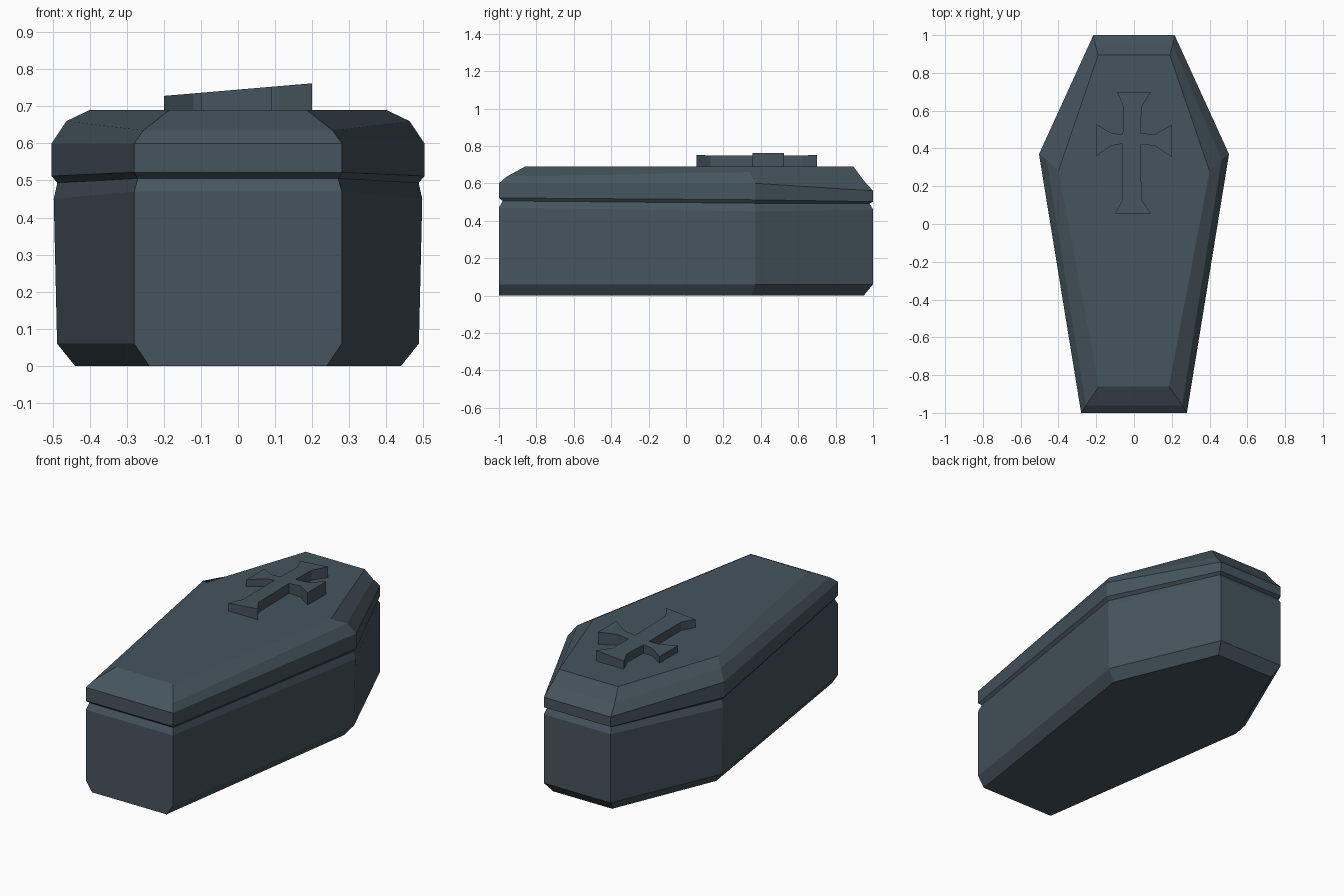
import bpy, bmesh

slate = bpy.data.materials.new("slate")
slate.diffuse_color = (0.06, 0.09, 0.11, 1)


def loft(name, rings):
    """Skin a stack of equal-length point loops and cap both ends."""
    bm = bmesh.new()
    loops = [[bm.verts.new(p) for p in ring] for ring in rings]
    n = len(loops[0])
    for a, b in zip(loops, loops[1:]):
        for i in range(n):
            j = (i + 1) % n
            bm.faces.new((a[i], a[j], b[j], b[i]))
    bm.faces.new(loops[0][::-1])
    bm.faces.new(loops[-1])
    bmesh.ops.recalc_face_normals(bm, faces=bm.faces)
    mesh = bpy.data.meshes.new(name)
    bm.to_mesh(mesh)
    bm.free()
    mesh.materials.append(slate)
    obj = bpy.data.objects.new(name, mesh)
    bpy.context.collection.objects.link(obj)
    return obj


def hexagon(foot, shoulder, head):
    """Mirror the right-hand foot, shoulder and head corners into a loop."""
    right = [foot, shoulder, head]
    return right + [(-x, y, z) for x, y, z in reversed(right)]


# Box with chamfered base and bevelled rim
loft("box", [
    hexagon((0.24, -1, 0), (0.44, 0.35, 0), (0.19, 0.95, 0)),
    hexagon((0.28, -1, 0.06), (0.488, 0.37, 0.06), (0.215, 1, 0.06)),
    hexagon((0.28, -1, 0.47), (0.497, 0.37, 0.45), (0.215, 1, 0.46)),
    hexagon((0.27, -0.98, 0.507), (0.487, 0.365, 0.495), (0.205, 0.98, 0.493)),
])

# Lid with a recessed underside and two-step sloped edge
loft("lid", [
    hexagon((0.27, -0.98, 0.505), (0.487, 0.365, 0.493), (0.205, 0.98, 0.491)),
    hexagon((0.28, -1, 0.522), (0.503, 0.37, 0.512), (0.215, 1, 0.502)),
    hexagon((0.28, -1, 0.60), (0.503, 0.37, 0.60), (0.215, 1, 0.56)),
    hexagon((0.255, -0.96, 0.635), (0.463, 0.34, 0.66), (0.205, 0.95, 0.615)),
    hexagon((0.185, -0.86, 0.69), (0.40, 0.28, 0.69), (0.19, 0.895, 0.69)),
])

# Flared cross outline, counter-clockwise from the foot
outline = [
    (-0.10, 0.055), (0.09, 0.055), (0.04, 0.13), (0.035, 0.42),
    (0.11, 0.415), (0.20, 0.355), (0.20, 0.525), (0.11, 0.475),
    (0.035, 0.48), (0.04, 0.62), (0.09, 0.70), (-0.09, 0.70),
    (-0.055, 0.62), (-0.06, 0.475), (-0.12, 0.48), (-0.20, 0.53),
    (-0.20, 0.36), (-0.12, 0.415), (-0.06, 0.425), (-0.06, 0.13),
]
# Its top tilts up slightly towards the right
loft("cross", [
    [(x, y, 0.68) for x, y in outline],
    [(x, y, 0.745 + 0.085 * x) for x, y in outline],
])
